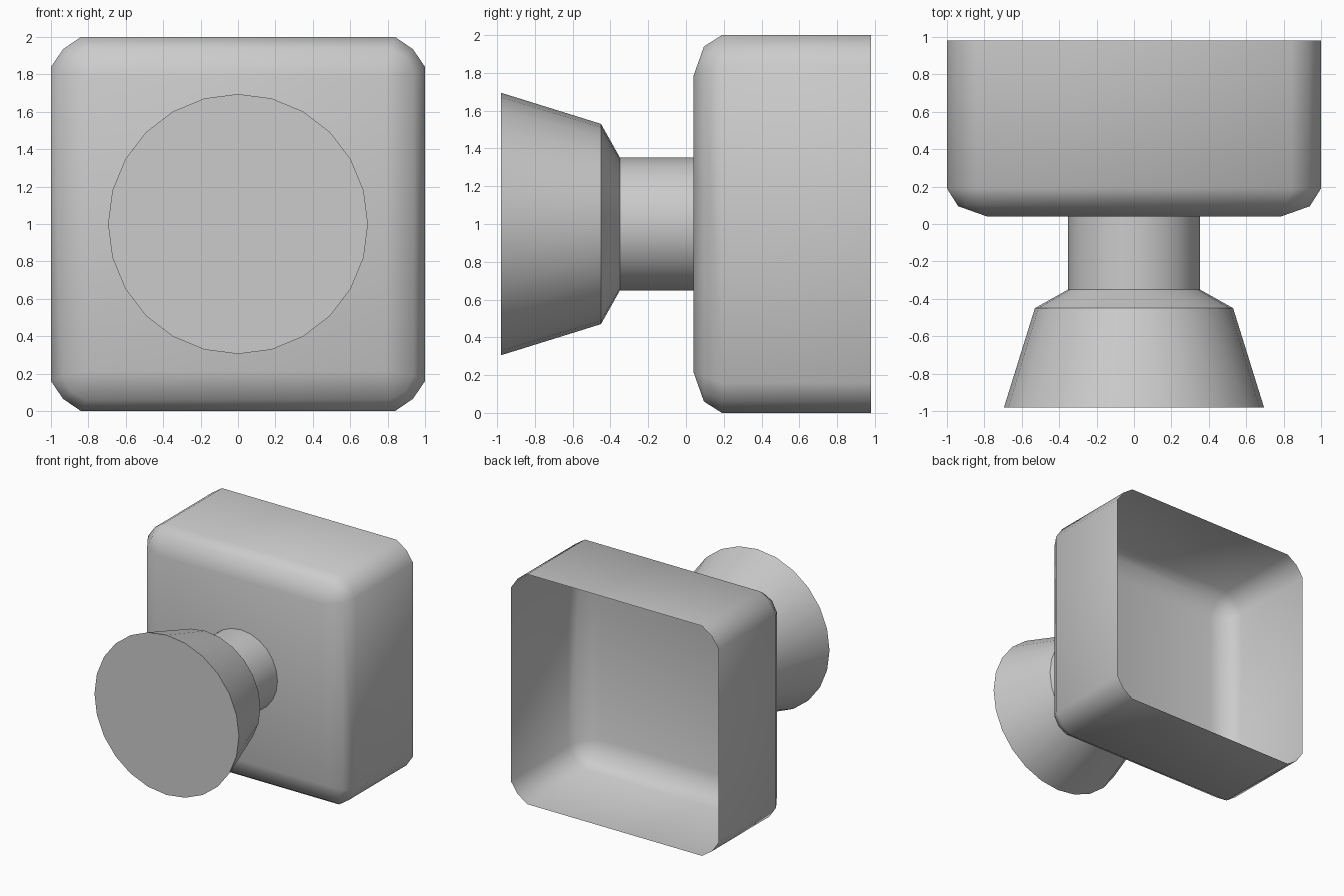
import bpy, bmesh, math

default = bpy.data.objects.get("Cube")
if default:
    bpy.data.objects.remove(default, do_unlink=True)

gray = bpy.data.materials.new("plain gray")
gray.use_nodes = True
color = (0.6, 0.6, 0.6, 1)
gray.diffuse_color = color
gray.node_tree.nodes["Principled BSDF"].inputs["Base Color"].default_value = color


def loft(name, rings, caps, smooth_angle):
    """Skin consecutive rings of points, capping the chosen ring indices."""
    bm = bmesh.new()
    loops = [[bm.verts.new(p) for p in ring] for ring in rings]
    n = len(loops[0])
    for a, b in zip(loops, loops[1:]):
        for i in range(n):
            j = (i + 1) % n
            bm.faces.new((a[i], a[j], b[j], b[i]))
    for c in caps:
        bm.faces.new(loops[c])
    bmesh.ops.remove_doubles(bm, verts=bm.verts, dist=0.001)
    bmesh.ops.recalc_face_normals(bm, faces=bm.faces)
    mesh = bpy.data.meshes.new(name)
    bm.to_mesh(mesh)
    bm.free()
    mesh.materials.append(gray)
    ob = bpy.data.objects.new(name, mesh)
    bpy.context.collection.objects.link(ob)
    bpy.ops.object.select_all(action='DESELECT')
    bpy.context.view_layer.objects.active = ob
    ob.select_set(True)
    bpy.ops.object.shade_smooth_by_angle(angle=math.radians(smooth_angle))
    return ob


def rounded_square(y, half, start, mid):
    """Square ring around the y axis with a two-segment rounded corner."""
    corner = [(half, start), (mid, mid), (start, half)]
    pts = []
    for _ in range(4):
        pts += [(x, y, z + 1) for x, z in corner]
        corner = [(-z, x) for x, z in corner]
    return pts


def circle(y, r, sides=24):
    return [(r * math.cos(math.tau * i / sides), y,
             1 + r * math.sin(math.tau * i / sides)) for i in range(sides)]


# Hollow housing: rounded front, open back
loft("housing", [rounded_square(0.98, 1.0, 0.84, 0.935),
                 rounded_square(0.19, 1.0, 0.84, 0.935),
                 rounded_square(0.095, 0.94, 0.81, 0.895),
                 rounded_square(0.04, 0.785, 0.785, 0.785)], [-1], 60)

# Flared knob on a round neck
loft("knob", [circle(-0.98, 0.695), circle(-0.45, 0.53),
              circle(-0.35, 0.352), circle(0.04, 0.352)], [0], 30)
